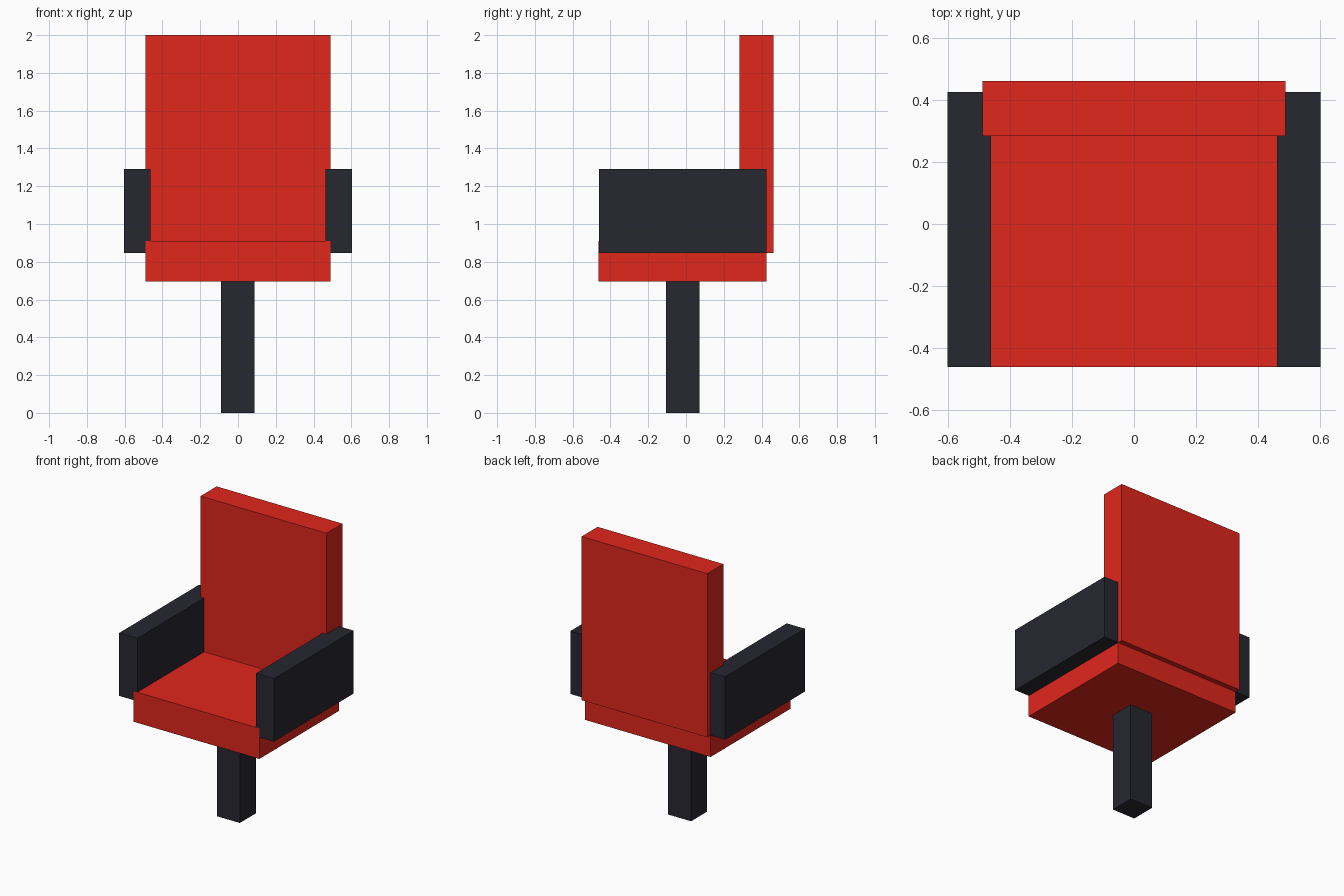
import bpy
import bmesh
from mathutils import Vector

cube = bpy.data.objects.get("Cube")
if cube:
    bpy.data.objects.remove(cube, do_unlink=True)


def make_material(name, color):
    mat = bpy.data.materials.new(name)
    mat.use_nodes = True
    mat.diffuse_color = color
    mat.node_tree.nodes["Principled BSDF"].inputs["Base Color"].default_value = color
    return mat


def make_box(name, low, high, mat):
    """Box spanning two opposite corners, with its origin at the centre."""
    low, high = Vector(low), Vector(high)
    bm = bmesh.new()
    bmesh.ops.create_cube(bm, size=1)
    bmesh.ops.scale(bm, vec=high - low, verts=bm.verts)
    mesh = bpy.data.meshes.new(name)
    bm.to_mesh(mesh)
    bm.free()
    mesh.materials.append(mat)
    obj = bpy.data.objects.new(name, mesh)
    obj.location = (low + high) / 2
    bpy.context.collection.objects.link(obj)
    return obj


red = make_material("red_upholstery", (0.75, 0.02, 0.012, 1))
dark = make_material("dark_grey", (0.02, 0.02, 0.03, 1))

# Cushions
make_box("seat", (-0.49, -0.462, 0.695), (0.49, 0.426, 0.91), red)
make_box("backrest", (-0.49, 0.284, 0.847), (0.49, 0.462, 2.0), red)

# Armrests, overlapping the seat sides
for side, name in ((1, "left_armrest"), (-1, "right_armrest")):
    inner, outer = sorted((side * 0.462, side * 0.603))
    make_box(name, (inner, -0.4615, 0.847), (outer, 0.4265, 1.29), dark)

# Support post
make_box("post", (-0.09, -0.105, 0), (0.088, 0.072, 0.7), dark)
